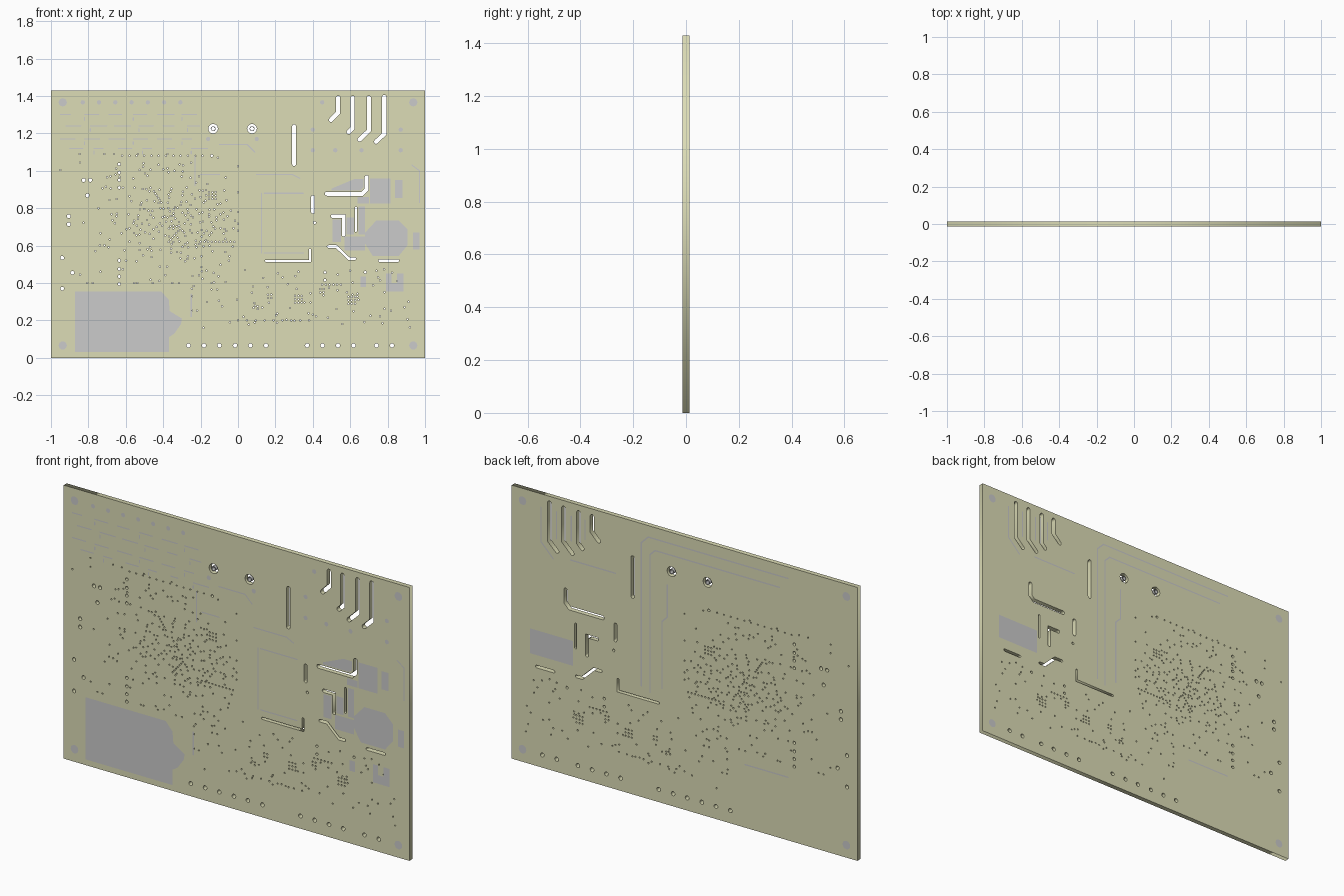
import bpy, bmesh, math, random
from mathutils import Vector as V

if "Cube" in bpy.data.objects:
    bpy.data.objects.remove(bpy.data.objects["Cube"])

random.seed(4)
W, H, T = 1.0, 1.43, 0.0125          # half width, height, half thickness


def circle(x, z, r, n=12):
    return [V((x + r * math.cos(math.tau * i / n), z + r * math.sin(math.tau * i / n))) for i in range(n)]


def stroke(path, w, n=6):
    """Closed outline of a round-ended stroke along a path."""
    p, r = [V(q) for q in path], w / 2
    d = [(b - a).normalized() for a, b in zip(p, p[1:])]
    nrm = [V((-v.y, v.x)) for v in d]
    mit = [(a + b) / (1 + a.dot(b)) * r for a, b in zip(nrm, nrm[1:])]

    def cap(c, v, start):
        a = math.atan2(v.y, v.x) + start
        return [c + r * V((math.cos(a - math.pi * i / n), math.sin(a - math.pi * i / n))) for i in range(n + 1)]
    left = [q + m for q, m in zip(p[1:-1], mit)]
    right = [q - m for q, m in zip(p[1:-1], mit)][::-1]
    return left + cap(p[-1], d[-1], math.pi / 2) + right + cap(p[0], d[0], -math.pi / 2)


def rect(x0, x1, z0, z1):
    return [V((x0, z0)), V((x1, z0)), V((x1, z1)), V((x0, z1))]


def filled(name, loops, half):
    """Flat filled profile with holes, extruded along y."""
    cu = bpy.data.curves.new(name, 'CURVE')
    cu.dimensions, cu.fill_mode, cu.extrude = '2D', 'BOTH', half
    for loop in loops:
        s = cu.splines.new('POLY')
        s.points.add(len(loop) - 1)
        for pt, q in zip(s.points, loop):
            pt.co = (q.x, q.y, 0, 1)
        s.use_cyclic_u = True
    ob = bpy.data.objects.new(name, cu)
    ob.rotation_euler.x = math.pi / 2
    bpy.context.collection.objects.link(ob)
    bpy.ops.object.select_all(action='DESELECT')
    bpy.context.view_layer.objects.active = ob
    ob.select_set(True)
    bpy.ops.object.convert(target='MESH')
    return bpy.context.object


def copper(name, shapes, side):
    """Thin foil shapes on the front (-1) or back (+1) face."""
    bm = bmesh.new()
    for s in shapes:
        f = bm.faces.new([bm.verts.new((q.x, side * (T + 0.0004), q.y)) for q in s])
        f.normal_update()
        if f.normal.y * side < 0:
            f.normal_flip()
    me = bpy.data.meshes.new(name)
    bm.to_mesh(me)
    bm.free()
    bpy.context.collection.objects.link(bpy.data.objects.new(name, me))


# Routed isolation slots: path, width
slots = [
    ([(.535, 1.39), (.535, 1.31), (.497, 1.272)], .022),
    ([(.613, 1.39), (.613, 1.228), (.592, 1.207)], .022),
    ([(.70, 1.39), (.70, 1.215), (.65, 1.167)], .022),
    ([(.782, 1.395), (.782, 1.197), (.738, 1.155)], .022),
    ([(.30, 1.238), (.30, 1.035)], .02),
    ([(.475, .877), (.665, .877), (.688, .90), (.688, .965)], .021),
    ([(.40, .86), (.40, .78)], .018),
    ([(.505, .757), (.565, .757), (.565, .657)], .018),
    ([(.63, .803), (.63, .678)], .011),
    ([(.15, .518), (.385, .518), (.385, .578)], .012),
    ([(.483, .595), (.525, .595), (.593, .53), (.625, .53)], .014),
    ([(.757, .52), (.855, .52)], .014)]

# Drilled holes: x, z, radius
holes = [(x, .066, .011) for x in
         (-.265, -.182, -.1, -.015, .066, .15, .37, .452, .535, .617, .74, .823)]
holes += [(-.635, z, .008) for z in (1.035, .99, .95, .91, .52, .475, .435, .395)]
holes += [(x, z, .01) for x, z in ((-.94, .535), (-.94, .37), (-.885, .455), (-.905, .757),
          (-.905, .714), (-.825, .95), (-.79, .95), (-.805, .868))]
holes += [(x, z, .007) for x, z in ((-.14, 1.08), (.41, .723), (.465, .457), (.465, .415), (.68, .457))]
sockets = [(-.133, 1.225), (.075, 1.225)]
holes += [(x, z, .026) for x, z in sockets]

# Front copper pours
ground = [V(q) for q in ((-.872, .03), (-.37, .03), (-.37, .11), (-.34, .13), (-.305, .18), (-.30, .21),
                         (-.365, .25), (-.37, .31), (-.41, .355), (-.872, .355))]
pours = [ground,
         [V(q) for q in ((.5, .895), (.55, .895), (.655, .895), (.67, .91), (.67, .955), (.62, .955), (.5, .905))],
         rect(.705, .815, .825, .96), rect(.64, .70, .825, .86), rect(.84, .88, .855, .95),
         [V(q) for q in ((.68, .61), (.72, .545), (.86, .545), (.905, .60), (.905, .69), (.86, .735),
                         (.74, .735), (.68, .67))],
         rect(.935, .97, .58, .67), rect(.505, .55, .62, .74), rect(.58, .62, .66, .75),
         rect(.57, .68, .575, .65), rect(.645, .68, .66, .81),
         rect(.79, .885, .355, .40), rect(.79, .82, .40, .45), rect(.85, .885, .40, .45),
         rect(.655, .685, .38, .435)]

# Tiny vias: clusters, grids and dotted lines
vias = []


def seg_dist(q, a, b):
    a, b = V(a), V(b)
    t = max(0, min(1, (q - a).dot(b - a) / (b - a).length_squared))
    return (q - a - t * (b - a)).length


def clear(q):
    if -.89 < q.x < -.28 and q.y < .37:
        return False
    if any((q - v).length < .012 for v in vias):
        return False
    if any((q - V((x, z))).length < r + .01 for x, z, r in holes):
        return False
    return all(seg_dist(q, a, b) > w / 2 + .01 for p, w in slots for a, b in zip(p, p[1:]))


def add_vias(points):
    for p in points:
        if clear(V(p)):
            vias.append(V(p))


for cx, cz, m in ((-.155, .85, 3), (.305, .295, 3), (.59, .29, 3), (.16, .32, 2), (.44, .35, 2)):
    add_vias((cx + .018 * i, cz + .018 * j) for i in range(m) for j in range(m))
for (x0, z0), (x1, z1), m in (((-.45, .89), (-.41, .83), 5), ((-.31, .69), (-.37, .62), 6),
                              ((-.62, 1.08), (-.15, 1.08), 12), ((-.2, .62), (-.02, .62), 9),
                              ((.0, .2), (.38, .2), 8), ((.45, .39), (.55, .39), 5)):
    add_vias((x0 + (x1 - x0) * i / m, z0 + (z1 - z0) * i / m) for i in range(m + 1))
for cx, cz, sx, sz, m in ((-.38, .74, .17, .13, 210), (-.55, .72, .22, .2, 60), (-.12, .72, .08, .14, 40)):
    add_vias((min(0, max(-.95, random.gauss(cx, sx))), min(1.09, max(.4, random.gauss(cz, sz)))) for _ in range(m))
add_vias((random.uniform(-.25, .92), random.uniform(.16, .48)) for _ in range(100))

# Board with every opening
board = filled("circuit_board",
               [rect(-W, W, 0, H)] + [stroke(p, w) for p, w in slots]
               + [circle(*h) for h in holes] + [circle(v.x, v.y, .0042, 6) for v in vias], T)
mat = bpy.data.materials.new("olive_board")
mat.diffuse_color = (.72, .72, .47, 1)
mat.use_nodes = True
mat.node_tree.nodes["Principled BSDF"].inputs["Base Color"].default_value = mat.diffuse_color
board.data.materials.append(mat)

# Metal sleeves standing in the two large holes
for x, z in sockets:
    filled("hole_sleeve", [circle(x, z, .013, 16), circle(x, z, .010, 16)], T)

# Corner fiducial rings, both faces
corners = [circle(x, z, .022, 16) for x in (-.937, .937) for z in (.066, 1.366)]

# Front pads and thin traces
pads = [circle(-.83 + .087 * i, 1.366, .012, 8) for i in range(7)]
pads += [circle(x, z, .012, 8) for x, z in ((.4, 1.22), (.4, 1.11), (.52, 1.11), (.66, 1.11), (.87, 1.11),
                                          (.1, 1.17), (-.16, 1.17), (.45, 1.366), (.87, 1.22))]
front_traces = [[(.125, .56), (.125, .88)], [(.1, .98), (.29, .98), (.33, .96)], [(.14, .88), (.35, .88)],
                [(.14, .56), (.35, .56)], [(-.23, .92), (-.23, 1.08)], [(.97, .83), (.97, 1.0), (.93, 1.03)],
                [(-.1, 1.14), (.05, 1.14), (.09, 1.1)], [(-.2, .98), (-.1, .98)], [(-.25, .22), (-.25, .34)]]
for z, x0 in ((1.30, -.95), (1.24, -.92), (1.17, -.95), (1.12, -.9)):
    for i in range(6):
        x = x0 + .13 * i
        front_traces.append([(x, z), (x + random.uniform(.04, .09), z)])
        if i % 2:
            front_traces.append([(x, z - .03), (x, z - .015)])
copper("front_copper", pours + corners + pads + [stroke(p, .006, 3) for p in front_traces], -1)

# Back pour and traces
back_traces = [[(.25, .58), (.25, 1.33), (.21, 1.37), (-.6, 1.37)],
               [(.2, .56), (.2, 1.28), (.17, 1.31), (-.55, 1.31)],
               [(.13, .6), (.13, .95), (.1, .98), (.1, 1.15)],
               [(.66, 1.13), (.4, 1.13)], [(.83, 1.36), (.83, 1.18), (.76, 1.11)],
               [(.74, 1.36), (.74, 1.22)], [(.655, 1.36), (.655, 1.23)], [(.575, 1.36), (.575, 1.26)],
               [(-.35, .33), (-.6, .33)]]
copper("back_copper", [rect(.645, .895, .58, .71)] + corners + [stroke(p, .007, 3) for p in back_traces], 1)
